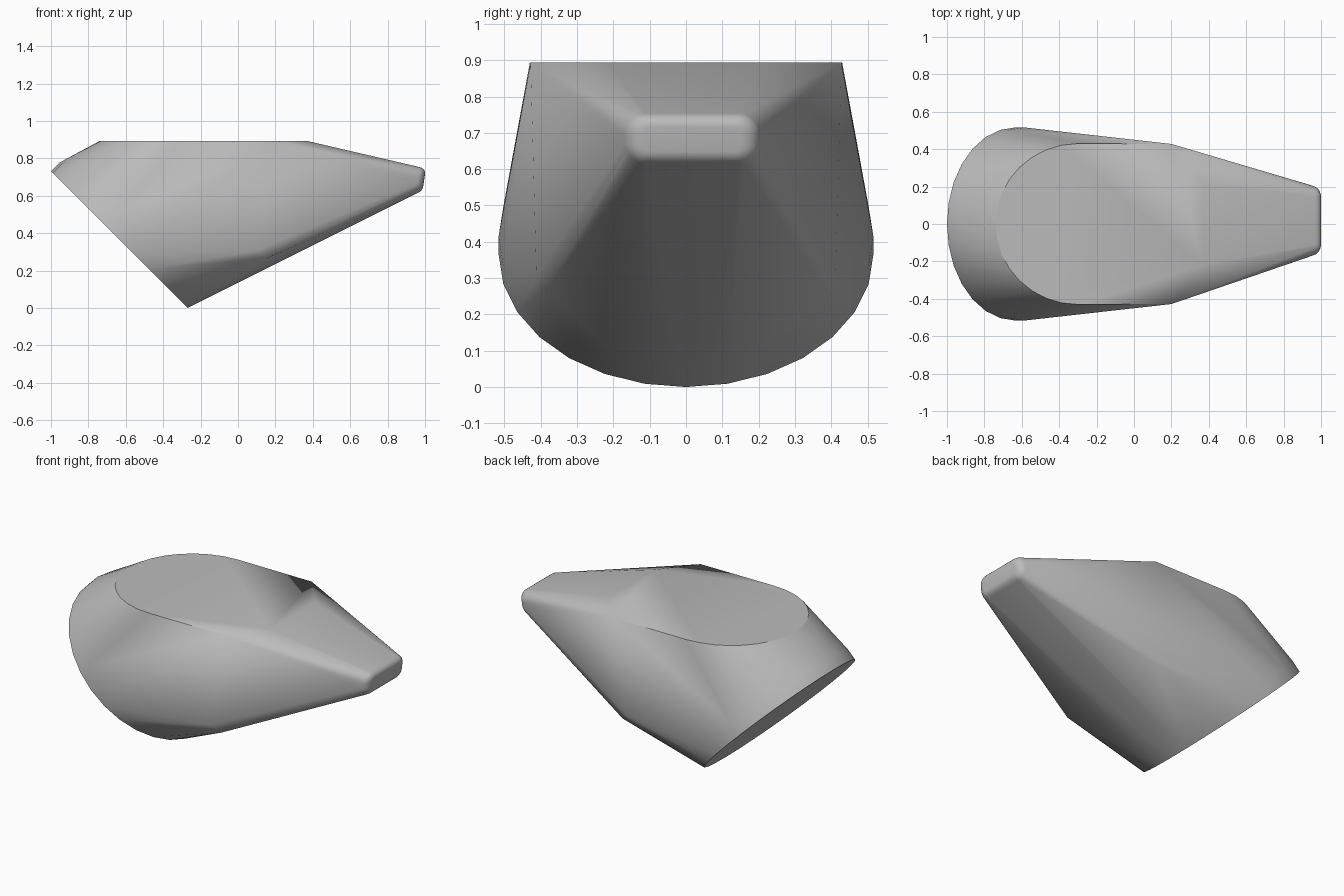
import bpy, bmesh
from math import sin, cos, pi, radians
from mathutils import Vector

cube = bpy.data.objects.get("Cube")
if cube:
    bpy.data.objects.remove(cube)

grey = bpy.data.materials.new("plain grey")
grey.use_nodes = True
colour = (0.5, 0.5, 0.5, 1)
grey.diffuse_color = colour
grey.node_tree.nodes["Principled BSDF"].inputs["Base Color"].default_value = colour

points = []

# Tilted round base: a thin disc at 45 degrees
SEGMENTS, RADIUS = 28, 0.516
centre = Vector((-0.635, 0, 0.365))
slope = Vector((-1, 0, 1)).normalized()
across = Vector((0, 1, 0))
for lift in (0, 0.05):
    for i in range(SEGMENTS):
        a = 2 * pi * i / SEGMENTS
        points.append(centre + Vector((lift, 0, lift)) + RADIUS * (slope * cos(a) + across * sin(a)))

# Flat top: half ellipse at the back
TOP = 0.893
for i in range(17):
    a = pi / 2 + pi * i / 16
    points.append(Vector((-0.3 + 0.44 * cos(a), 0.43 * sin(a), TOP)))

# Corners of the top, and low side corners
for s in (-1, 1):
    points += [Vector((0.2, s * 0.428, TOP)), Vector((0.37, s * 0.22, TOP)),
               Vector((0.11, s * 0.412, 0.31)), Vector((0.16, s * 0.385, 0.268))]

# Rounded nose: stacked rounded rectangles, leaning with the sloped tip
def nose_ring(x, half_y, half_z, r):
    for sy in (-1, 1):
        for sz in (-1, 1):
            for i in range(7):
                a = pi / 2 * i / 6
                y = sy * (half_y - r + r * cos(a))
                z = sz * (half_z - r + r * sin(a))
                points.append(Vector((x + 0.15 * z, 0.018 + y, 0.682 + z)))

for i in range(7):
    a = pi / 2 * i / 6
    inset = 0.055 * (1 - cos(a))
    nose_ring(0.945 + 0.05 * sin(a), 0.187 - inset, 0.073 - inset * 0.7, 0.058 - inset * 0.7)

# Skin stretched over all the shapes
bm = bmesh.new()
for p in points:
    bm.verts.new(p)
hull = bmesh.ops.convex_hull(bm, input=bm.verts)
bmesh.ops.delete(bm, geom=[v for v in bm.verts if not v.link_faces], context='VERTS')
bmesh.ops.remove_doubles(bm, verts=bm.verts, dist=0.002)
bmesh.ops.dissolve_limit(bm, angle_limit=radians(0.5), verts=bm.verts, edges=bm.edges)
bmesh.ops.recalc_face_normals(bm, faces=bm.faces)
mesh = bpy.data.meshes.new("body")
bm.to_mesh(mesh)
bm.free()
mesh.materials.append(grey)
body = bpy.data.objects.new("body", mesh)
bpy.context.collection.objects.link(body)
bpy.context.view_layer.objects.active = body
body.select_set(True)
bpy.ops.object.shade_smooth_by_angle(angle=radians(25))
